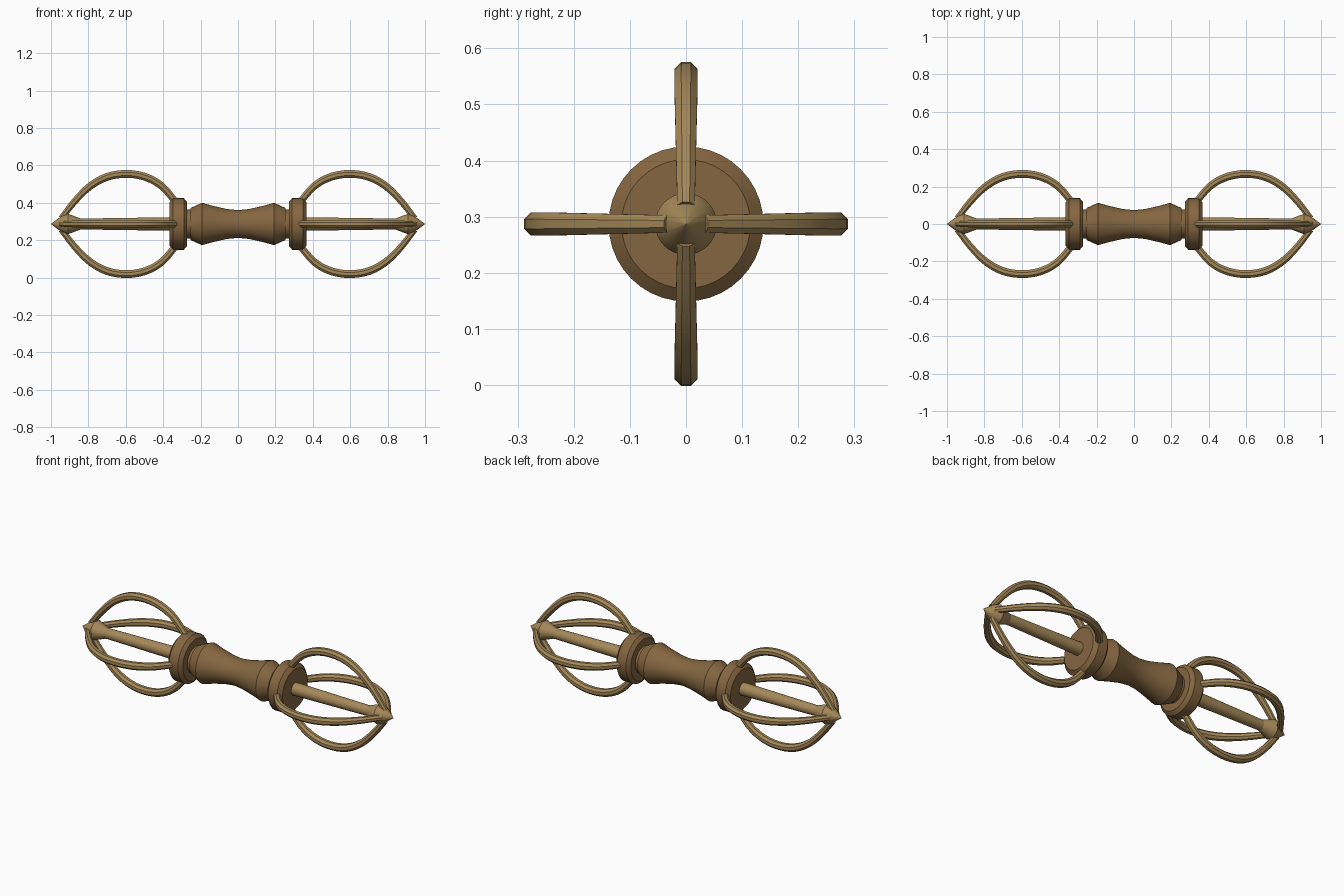
import bpy, bmesh, math
from mathutils import Vector, Matrix

cube = bpy.data.objects.get("Cube")
if cube:
    bpy.data.objects.remove(cube, do_unlink=True)

AXIS_Z = 0.287


def make_material(name, rgb):
    mat = bpy.data.materials.new(name)
    mat.use_nodes = True
    color = (*rgb, 1.0)
    mat.diffuse_color = color
    mat.node_tree.nodes["Principled BSDF"].inputs["Base Color"].default_value = color
    return mat


bronze = make_material("dark bronze", (0.235, 0.133, 0.052))
brass = make_material("pale brass", (0.38, 0.25, 0.1))


def loft(name, rings, mat, angle):
    """Skin a list of closed rings of points and cap both ends."""
    bm = bmesh.new()
    loops = [[bm.verts.new(p) for p in ring] for ring in rings]
    n = len(loops[0])
    for a, b in zip(loops, loops[1:]):
        for i in range(n):
            j = (i + 1) % n
            bm.faces.new((a[i], a[j], b[j], b[i]))
    bm.faces.new(loops[0])
    bm.faces.new(loops[-1])
    bmesh.ops.remove_doubles(bm, verts=bm.verts, dist=0.0001)
    bmesh.ops.recalc_face_normals(bm, faces=bm.faces)
    mesh = bpy.data.meshes.new(name)
    bm.to_mesh(mesh)
    bm.free()
    obj = bpy.data.objects.new(name, mesh)
    bpy.context.collection.objects.link(obj)
    mesh.materials.append(mat)
    obj.location.z = AXIS_Z
    bpy.ops.object.select_all(action='DESELECT')
    obj.select_set(True)
    bpy.context.view_layer.objects.active = obj
    bpy.ops.object.shade_smooth_by_angle(angle=math.radians(angle))
    return obj


def lathe(name, profile, mat, side=1, segments=40):
    """Turn an (x, radius) profile around the long axis."""
    turns = [math.tau * i / segments for i in range(segments)]
    rings = [[(side * x, r * math.cos(t), r * math.sin(t)) for t in turns]
             for x, r in profile]
    return loft(name, rings, mat, 20)


def smooth_path(points, steps):
    """Catmull-Rom curve through the points."""
    pts = [Vector(p) for p in points]
    pts = [2 * pts[0] - pts[1]] + pts + [2 * pts[-1] - pts[-2]]
    path = []
    for a, b, c, d in zip(pts, pts[1:], pts[2:], pts[3:]):
        for k in range(steps):
            t = k / steps
            path.append(0.5 * (2 * b + (c - a) * t + (2 * a - 5 * b + 4 * c - d) * t**2
                               + (3 * b - a - 3 * c + d) * t**3))
    return path + [pts[-2]]


# Waisted grip
half_grip = [(0.0, 0.074), (0.06, 0.08), (0.13, 0.096), (0.193, 0.113),
             (0.255, 0.085), (0.255, 0.077), (0.29, 0.077)]
lathe("grip", [(-x, r) for x, r in half_grip[:0:-1]] + half_grip, bronze)

# Collar, central spike and curved prongs at each end
collar = [(0.272, 0.09), (0.272, 0.118), (0.29, 0.138), (0.347, 0.138),
          (0.367, 0.115), (0.367, 0.001)]
spike = [(0.36, 0.036), (0.84, 0.029), (0.91, 0.055), (0.94, 0.045), (1.0, 0.0005)]
prong = [(0.33, 0.115), (0.41, 0.205), (0.5, 0.253), (0.6, 0.268),
         (0.7, 0.252), (0.79, 0.203), (0.87, 0.125), (0.945, 0.03)]

path = smooth_path(prong, 3)
octagon = [math.tau * (i + 0.5) / 8 for i in range(8)]

for side, label in ((1, "left"), (-1, "right")):
    lathe(label + "_collar", collar, bronze, side)
    lathe(label + "_spike", spike, brass, side, 32)
    for q, where in enumerate(("upper", "front", "lower", "back")):
        turn = Matrix.Rotation(q * math.pi / 2, 3, 'X')
        rings = []
        for i, p in enumerate(path):
            ahead = path[min(i + 1, len(path) - 1)] - path[max(i - 1, 0)]
            ahead.normalize()
            out = Vector((-ahead.y, ahead.x))
            size = 0.016 + 0.0065 * min(1, p.y / 0.25)
            ring = []
            for t in octagon:
                c = p + out * size * math.cos(t)
                ring.append(turn @ Vector((side * c.x, size * math.sin(t), c.y)))
            rings.append(ring)
        loft(f"{label}_{where}_prong", rings, brass, 25)
